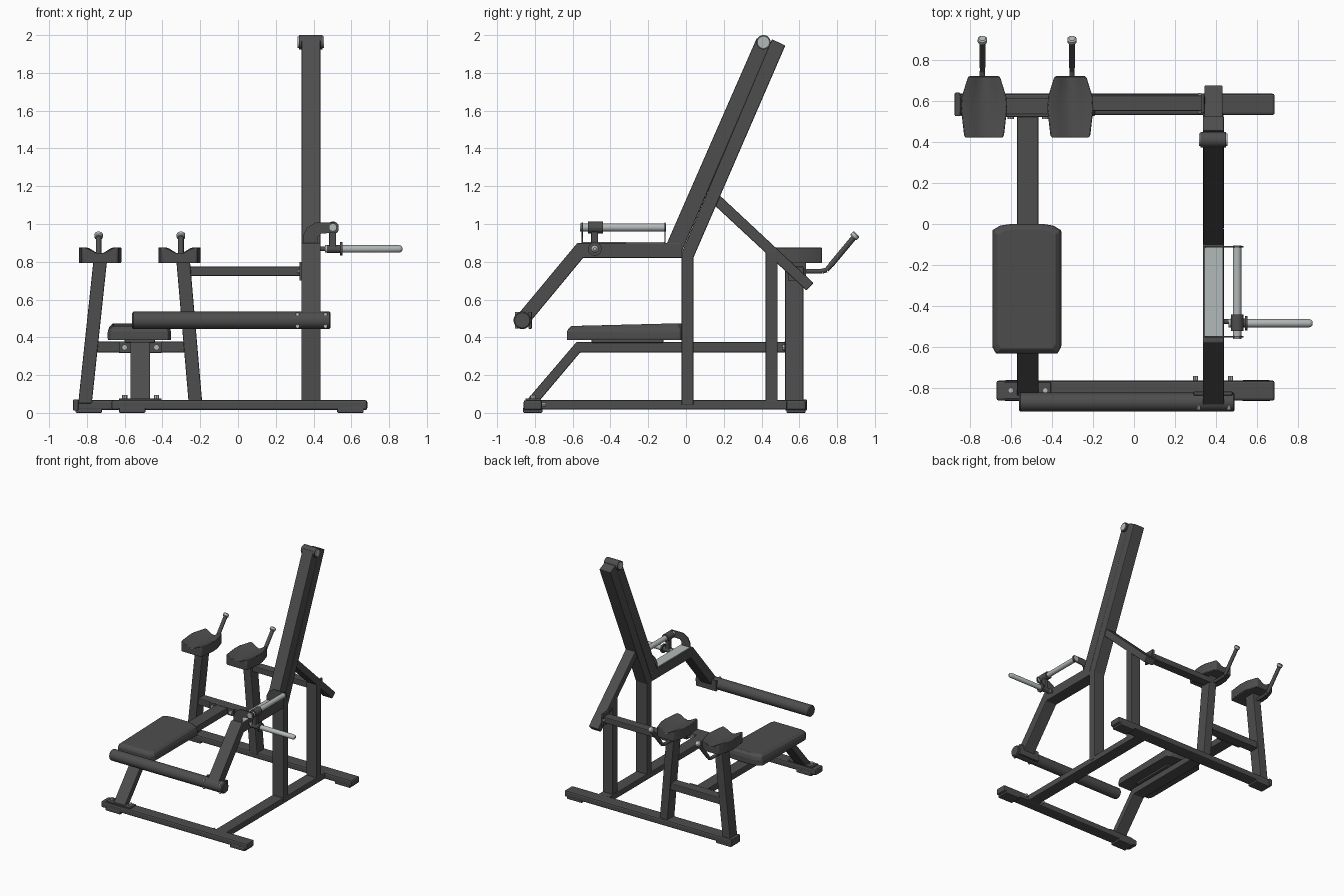
import bpy, bmesh, math
from mathutils import Vector


def material(name, rgb):
    m = bpy.data.materials.new(name)
    m.diffuse_color = (*rgb, 1)
    return m


DARK = material("charcoal", (0.075, 0.075, 0.075))
STEEL = material("light steel", (0.45, 0.48, 0.48))


def loft(name, rings, mat=DARK, bevel=0.0, smooth=False):
    """Skin closed rings of equal point count and cap both ends."""
    bm = bmesh.new()
    vs = [[bm.verts.new(p) for p in r] for r in rings]
    n = len(rings[0])
    for a, b in zip(vs, vs[1:]):
        for i in range(n):
            bm.faces.new((a[i], a[(i + 1) % n], b[(i + 1) % n], b[i]))
    bm.faces.new(vs[0])
    bm.faces.new(vs[-1])
    bmesh.ops.recalc_face_normals(bm, faces=bm.faces)
    me = bpy.data.meshes.new(name)
    bm.to_mesh(me)
    bm.free()
    ob = bpy.data.objects.new(name, me)
    bpy.context.collection.objects.link(ob)
    me.materials.append(mat)
    if bevel:
        mod = ob.modifiers.new("bevel", 'BEVEL')
        mod.width, mod.segments, mod.limit_method = bevel, 2, 'ANGLE'
    if smooth:
        bpy.context.view_layer.objects.active = ob
        ob.select_set(True)
        bpy.ops.object.shade_smooth_by_angle(angle=math.radians(35))
        ob.select_set(False)
    return ob


def prism(name, pts, axis, a, b, mat=DARK, bevel=0.006):
    """Extrude a 2D profile along x (pts = y,z), y (pts = x,z) or z (pts = x,y)."""
    def put(p, t):
        p = list(p)
        p.insert("xyz".index(axis), t)
        return p
    return loft(name, [[put(p, t) for p in pts] for t in (a, b)], mat, bevel)


def box(name, x, y, z, mat=DARK, bevel=0.006):
    return prism(name, [(x[0], y[0]), (x[1], y[0]), (x[1], y[1]), (x[0], y[1])], 'z', *z, mat, bevel)


def lathe(name, p, q, profile, mat=DARK, sides=24):
    """Turned part from p to q; profile = (fraction along, radius)."""
    p, q = Vector(p), Vector(q)
    d = (q - p).normalized()
    u = d.orthogonal().normalized()
    v = d.cross(u)
    ang = [2 * math.pi * i / sides for i in range(sides)]
    return loft(name, [[p.lerp(q, t) + (u * math.cos(a) + v * math.sin(a)) * r for a in ang]
                       for t, r in profile], mat, smooth=True)


def rod(name, p, q, r, mat=DARK, sides=24):
    return lathe(name, p, q, [(0, r), (1, r)], mat, sides)


def bolt(p, axis, size=0.012, length=0.02):
    p = Vector(p)
    rod("bolt", p, p + Vector(axis) * length, size, STEEL, 8)


# base: two cross bars, one side rail, end sleeves and rubber feet
box("front_base_bar", (-0.67, 0.685), (-0.86, -0.762), (0.015, 0.068), bevel=0.012)
box("rear_base_bar", (-0.87, 0.685), (0.53, 0.635), (0.015, 0.068), bevel=0.012)
box("side_rail", (0.335, 0.435), (-0.78, 0.54), (0.018, 0.068))
for y, xs in ((-0.811, (-0.56, 0.595)), (0.582, (-0.79, 0.595))):
    for x in xs:
        box("rubber_foot", (x - 0.07, x + 0.07), (y - 0.051, y + 0.051), (0, 0.03))
box("rear_bar_sleeve", (-0.873, -0.845), (0.525, 0.64), (0.012, 0.072))

# main upright, bent backwards above the hip
X0, X1 = 0.335, 0.438
prism("main_upright", [(-0.024, 0.04), (0.04, 0.04), (0.04, 0.823), (0.526, 1.945),
                       (0.455, 1.978), (-0.024, 0.845)], 'x', X0, X1)
box("rear_upright", (X0 + 0.005, X1 - 0.005), (0.421, 0.485), (0.04, 0.86))
prism("diagonal_brace", [(0.15, 1.10), (0.637, 0.648), (0.676, 0.687), (0.18, 1.15)],
      'x', 0.342, 0.432)

# lever arm: inclined, horizontal and down-swept legs
prism("lever_upright", [(-0.024, 0.82), (-0.024, 0.85), (0.45, 1.955), (0.375, 1.985),
                        (-0.10, 0.90), (-0.1, 0.82)], 'x', X0 + 0.002, X1 - 0.002)
prism("lever_arm", [(-0.02, 0.82), (-0.02, 0.90), (-0.575, 0.90), (-0.895, 0.515),
                    (-0.835, 0.47), (-0.545, 0.82)], 'x', X0, X1)
rod("top_pivot", (0.323, 0.41, 1.962), (0.448, 0.41, 1.962), 0.038)
for a, b in ((0.316, 0.323), (0.448, 0.455)):
    rod("pivot_cap", (a, 0.41, 1.962), (b, 0.41, 1.962), 0.03, STEEL)

# long press roller
lathe("press_roller", (-0.56, -0.867, 0.49), (0.49, -0.867, 0.49),
      [(0, 0.04), (0.006, 0.046), (0.994, 0.046), (1, 0.04)], sides=32)
box("roller_flange", (0.29, 0.48), (-0.835, -0.815), (0.445, 0.535))
for x in (0.315, 0.463):
    for z in (0.457, 0.523):
        bolt((x, -0.92 + 0.015, z), (0, 1, 0), 0.01, 0.03)

# bench frame and cushion
prism("bench_frame", [(0.55, 0.32), (0.55, 0.375), (-0.58, 0.375), (-0.845, 0.065),
                      (-0.775, 0.065), (-0.56, 0.32)], 'x', -0.57, -0.465)
box("bench_foot_plate", (-0.63, -0.405), (-0.85, -0.77), (0.066, 0.076), bevel=0.002)
box("bench_rear_flange", (-0.63, -0.405), (0.522, 0.535), (0.318, 0.378), bevel=0.002)
for x in (-0.6, -0.432):
    bolt((x, -0.81, 0.074), (0, 0, 1), 0.014)
    bolt((x, 0.525, 0.347), (0, -1, 0), 0.016, 0.014)
for x in (0.3, 0.47):
    bolt((x, -0.765, 0.045), (0, 1, 0), 0.012, 0.025)
CUSHION = [(-0.15, -0.63), (0.15, -0.63), (0.167, -0.60), (0.167, -0.03), (0.13, -0.008),
           (0.08, 0), (-0.08, 0), (-0.13, -0.008), (-0.167, -0.03), (-0.167, -0.60)]


def cushion_ring(s, z, tip=0.0):
    return [(-0.522 + x * s, -0.315 + (y + 0.315) * (1 - (1 - s) * 0.45),
             z - (tip if y < -0.55 else 0)) for x, y in CUSHION]


loft("bench_cushion", [cushion_ring(1, 0.385), cushion_ring(1, 0.43), cushion_ring(0.96, 0.455, 0.012),
                       cushion_ring(0.84, 0.474, 0.014)], bevel=0.004)
prism("cushion_board", [(-0.69, -0.60), (-0.354, -0.60), (-0.354, -0.03), (-0.69, -0.03)], 'z', 0.39, 0.432)
box("cushion_mount", (-0.6, -0.44), (-0.5, -0.12), (0.37, 0.39))

# two leaning posts with saddle pads and bent handles
for foot, top, px, hx in ((-0.81, -0.73, -0.73, -0.738), (-0.225, -0.29, -0.31, -0.302)):
    w = 0.036
    prism("pad_post", [(foot - w, 0.05), (foot + w, 0.05), (top + w, 0.80), (top - w, 0.80)],
          'y', 0.525, 0.622)
    rings = []
    for y, h in ((0.42, 0.088), (0.43, 0.097), (0.56, 0.112), (0.62, 0.108), (0.71, 0.08), (0.72, 0.073)):
        top_curve = [(1 - i / 4, 0.877 - 0.034 * math.cos(math.pi / 2 * (1 - i / 4)) ** 2) for i in range(9)]
        rings.append([(px - h, y, 0.793), (px + h, y, 0.793)] + [(px + h * t, y, z) for t, z in top_curve])
    loft("saddle_pad", rings, bevel=0.005, smooth=True)
    path = [(0.60, 0.75), (0.72, 0.75), (0.745, 0.757), (0.765, 0.78), (0.89, 0.93)]
    for i, (a, b) in enumerate(zip(path, path[1:])):
        rod("handle_bar", (hx, *a), (hx, *b), 0.013 if i < 3 else 0.015, sides=16)
    lathe("handle_knob", (hx, 0.884, 0.928), (hx, 0.904, 0.948),
          [(0, 0.018), (0.2, 0.023), (0.8, 0.023), (1, 0.016)], STEEL, 16)
box("post_brace", (-0.79, -0.24), (0.533, 0.612), (0.32, 0.378))

# link between inner post and diagonal brace
box("link_bar", (-0.27, 0.345), (0.55, 0.625), (0.725, 0.775))
box("link_flange", (0.325, 0.342), (0.54, 0.635), (0.70, 0.80), bevel=0.002)
for y in (0.548, 0.628):
    bolt((0.326, y, 0.75), (-1, 0, 0), 0.01, 0.014)

# side adjuster: wear plate, two curved brackets and a guide tube
box("wear_plate", (0.345, 0.432), (-0.55, -0.115), (0.898, 0.906), STEEL, 0.002)
BRACKET = [(0.342, 0.89), (0.345, 0.94), (0.365, 0.98), (0.41, 1.008), (0.52, 1.008), (0.532, 0.995),
           (0.532, 0.965), (0.525, 0.953), (0.44, 0.95), (0.425, 0.935), (0.42, 0.89)]
for y in (-0.552, -0.115):
    prism("curved_bracket", BRACKET, 'y', y, y + 0.007, bevel=0)
rod("guide_tube", (0.502, -0.56, 0.982), (0.502, -0.105, 0.982), 0.021, STEEL)

# sliding sleeve and weight horn
rod("slide_sleeve", (0.502, -0.52, 0.982), (0.502, -0.44, 0.982), 0.031)
box("sleeve_post", (0.482, 0.52), (-0.502, -0.465), (0.86, 0.97))
rod("horn_hub", (0.47, -0.483, 0.868), (0.54, -0.483, 0.868), 0.022)
rod("horn_collar", (0.54, -0.483, 0.868), (0.553, -0.483, 0.868), 0.036)
lathe("weight_horn", (0.46, -0.483, 0.868), (0.87, -0.483, 0.868),
      [(0, 0.02), (0.96, 0.02), (0.985, 0.016), (1, 0.008)], STEEL)
rod("lock_pin", (0.42, -0.475, 0.868), (0.47, -0.475, 0.868), 0.012)
